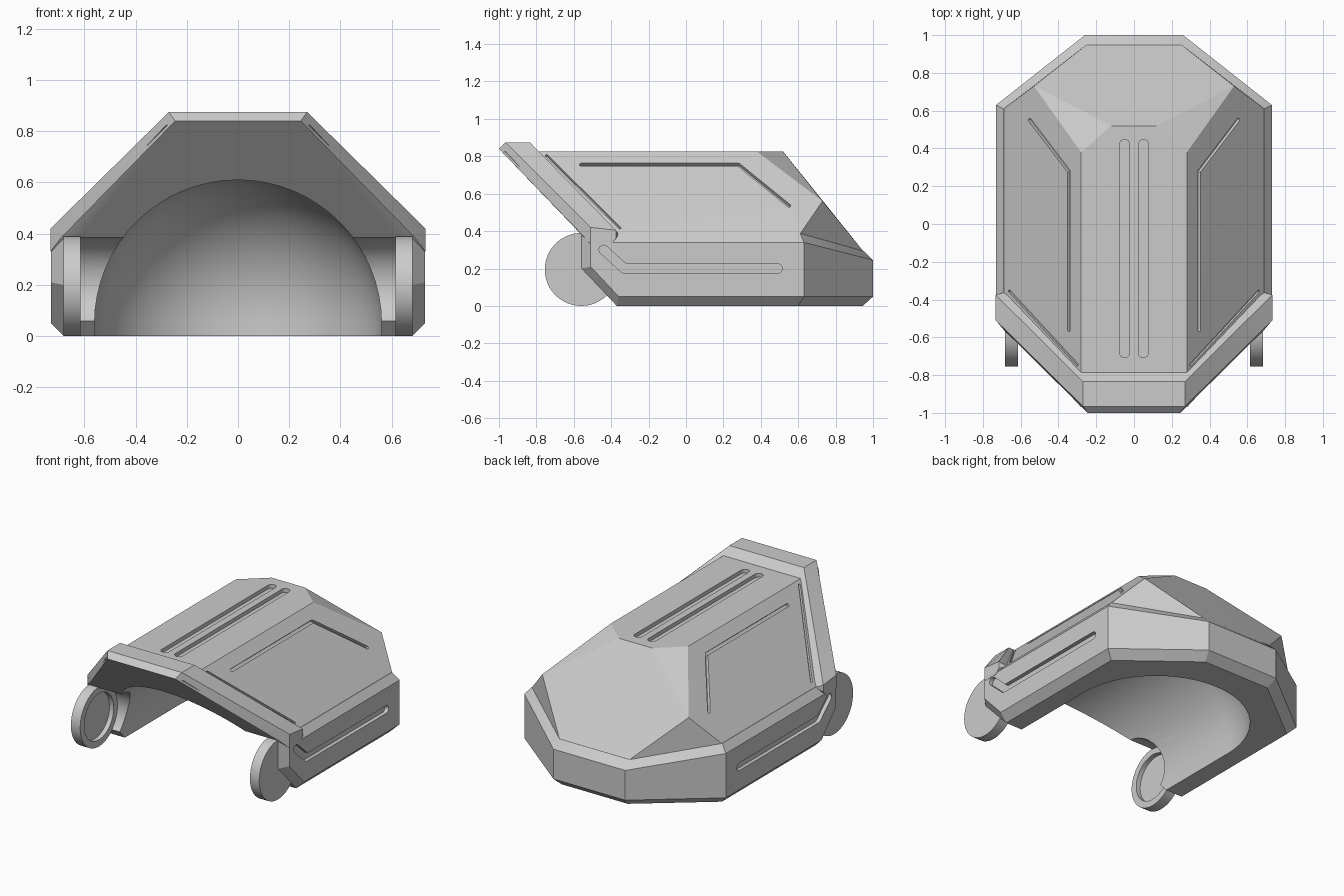
import bpy, bmesh, math
from mathutils import Vector

cube = bpy.data.objects.get("Cube")
if cube:
    bpy.data.objects.remove(cube, do_unlink=True)

grey = bpy.data.materials.new("plain_grey")
grey.use_nodes = True
grey.diffuse_color = (0.6, 0.6, 0.6, 1)
grey.node_tree.nodes["Principled BSDF"].inputs["Base Color"].default_value = (0.6, 0.6, 0.6, 1)


def hull(name, points, mirror=False):
    """Solid convex block through the points, optionally mirrored in x."""
    pts = [Vector(p) for p in points]
    if mirror:
        pts += [Vector((-p.x, p.y, p.z)) for p in pts]
    bm = bmesh.new()
    verts = [bm.verts.new(p) for p in pts]
    bmesh.ops.remove_doubles(bm, verts=verts, dist=0.0005)
    res = bmesh.ops.convex_hull(bm, input=bm.verts[:])
    inner = {g for g in res["geom_interior"] + res["geom_unused"] if isinstance(g, bmesh.types.BMVert)}
    bmesh.ops.delete(bm, geom=list(inner), context="VERTS")
    bmesh.ops.dissolve_limit(bm, angle_limit=0.005, verts=bm.verts[:], edges=bm.edges[:])
    bmesh.ops.recalc_face_normals(bm, faces=bm.faces[:])
    mesh = bpy.data.meshes.new(name)
    bm.to_mesh(mesh)
    bm.free()
    mesh.materials.append(grey)
    obj = bpy.data.objects.new(name, mesh)
    bpy.context.collection.objects.link(obj)
    return obj


def combine(target, tool, operation):
    """Apply a boolean and discard the tool."""
    bpy.context.view_layer.objects.active = target
    mod = target.modifiers.new("join", "BOOLEAN")
    mod.operation = operation
    mod.solver = "EXACT"
    mod.object = tool
    bpy.ops.object.modifier_apply(modifier=mod.name)
    bpy.data.objects.remove(tool, do_unlink=True)


def disc(name, x0, x1, radius, y=-0.56, z=0.195, n=48):
    angles = [2 * math.pi * i / n for i in range(n)]
    return hull(name, [(x, y + radius * math.cos(a), z + radius * math.sin(a))
                       for x in (x0, x1) for a in angles])


def cut_groove(target, path, normal, width, depth):
    """Round-ended channel along a path on a surface."""
    n = Vector(normal).normalized()
    for a, b in zip(path, path[1:]):
        a, b = Vector(a), Vector(b)
        u = (b - a).normalized()
        v = n.cross(u).normalized()
        pts = []
        for c in (a, b):
            for i in range(16):
                t = 2 * math.pi * i / 16
                r = (u * math.cos(t) + v * math.sin(t)) * width / 2
                pts += [c + r - n * depth, c + r + n * 0.04]
        combine(target, hull("groove_cutter", pts), "DIFFERENCE")


# Upper shell with sloped sides and a faceted heel
shell = hull("armour_shell", [
    (0.28, -0.97, 0.825), (0.28, 0.38, 0.825), (0.12, 0.52, 0.825),
    (0.69, -0.53, 0.385), (0.69, 0.61, 0.385),
    (0.53, 0.73, 0.56), (0.25, 0.95, 0.29)], True)

# Lower belt with chamfered rims
belt = hull("belt", [
    (0.68, -0.37, 0), (0.68, 0.60, 0), (0.24, 0.945, 0),
    (0.73, -0.36, 0.05), (0.73, 0.63, 0.05), (0.26, 1.0, 0.05),
    (0.68, -0.56, 0.2), (0.73, -0.51, 0.21), (0.68, -0.56, 0.388),
    (0.73, -0.51, 0.34), (0.73, 0.63, 0.34), (0.26, 1.0, 0.245),
    (0.69, -0.53, 0.388), (0.69, 0.61, 0.388), (0.25, 0.95, 0.293)], True)
combine(shell, belt, "UNION")

# Raised collar along the slanted front opening
collar = hull("collar", [
    (0.245, -1.0, 0.84), (0.69, -0.56, 0.40), (0.69, -0.56, 0.385),
    (0.27, -0.965, 0.875), (0.732, -0.51, 0.42), (0.732, -0.51, 0.33),
    (0.27, -0.835, 0.875), (0.732, -0.375, 0.405), (0.732, -0.375, 0.36),
    (0.732, -0.40, 0.33), (0.25, -0.80, 0.82), (0.68, -0.36, 0.38)], True)
combine(shell, collar, "UNION")

# Hollow: an arch running back into a round dome
R, N = 0.56, 64
hollow = []
for i in range(N):
    a = 2 * math.pi * i / N
    for j in range(N // 4 + 1):
        e = math.pi / 2 * j / (N // 4)
        hollow.append((R * math.cos(e) * math.cos(a), 0.2 + R * math.cos(e) * math.sin(a),
                       0.05 + R * math.sin(e)))
    hollow.append((R * math.cos(a), 0.2 + R * math.sin(a), -0.2))
for i in range(N // 2 + 1):
    a = math.pi * i / (N // 2)
    hollow.append((R * math.cos(a), -1.3, 0.05 + R * math.sin(a)))
hollow += [(R, -1.3, -0.2), (-R, -1.3, -0.2)]
combine(shell, hull("hollow_cutter", hollow), "DIFFERENCE")

# Rounded pockets and pivot discs at the front corners
combine(shell, disc("pocket_cutter", -0.62, 0.62, 0.191), "DIFFERENCE")
for s in (1, -1):
    combine(shell, disc("pivot_disc", s * 0.615, s * 0.682, 0.195), "UNION")
    combine(shell, disc("recess_cutter", s * 0.58, s * 0.645, 0.152), "DIFFERENCE")


# Engraved channels, repeated on both sides
def on_slope(s, x, y):
    return (s * x, y, 0.385 + (0.69 - x) * 0.44 / 0.41)


for s in (1, -1):
    slope = (s * 0.44, 0, 0.41)
    cut_groove(shell, [(s * 0.05, -0.68, 0.825), (s * 0.05, 0.42, 0.825)], (0, 0, 1), 0.055, 0.025)
    cut_groove(shell, [on_slope(s, 0.345, -0.56), on_slope(s, 0.345, 0.28), on_slope(s, 0.55, 0.55)],
               slope, 0.02, 0.02)
    cut_groove(shell, [(s * 0.73, -0.44, 0.3), (s * 0.73, -0.33, 0.2), (s * 0.73, 0.49, 0.2)],
               (s, 0, 0), 0.05, 0.025)
    cut_groove(shell, [on_slope(s, 0.30, -0.745), on_slope(s, 0.66, -0.355)], slope, 0.014, 0.015)

# Crisp facets, smooth hollow
bpy.ops.object.select_all(action="DESELECT")
shell.select_set(True)
bpy.context.view_layer.objects.active = shell
bpy.ops.object.shade_smooth_by_angle(angle=math.radians(20))
